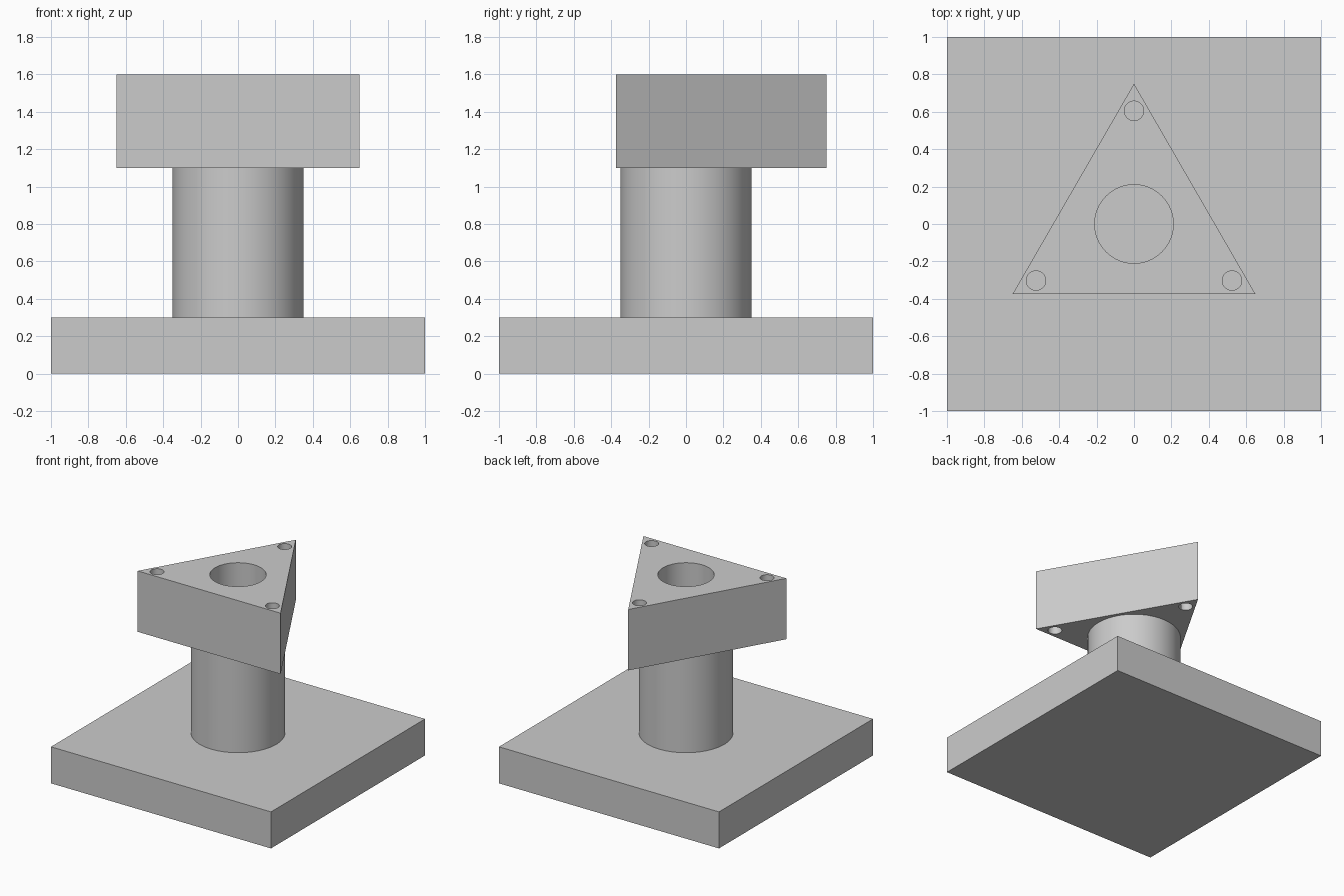
import bpy
from math import cos, sin, pi, radians

cube = bpy.data.objects.get("Cube")
if cube:
    bpy.data.objects.remove(cube, do_unlink=True)

GREY = (0.6, 0.6, 0.6, 1)
grey = bpy.data.materials.new("grey")
grey.use_nodes = True
grey.diffuse_color = GREY
grey.node_tree.nodes["Principled BSDF"].inputs["Base Color"].default_value = GREY

BASE_TOP, HEAD_BOTTOM, HEAD_TOP = 0.3, 1.1, 1.6
HEAD_RADIUS, BOLT_RADIUS = 0.75, 0.605
CORNERS = [pi / 2 + i * 2 * pi / 3 for i in range(3)]


def finish(obj, name):
    obj.name = name
    obj.data.materials.clear()
    obj.data.materials.append(grey)
    return obj


def cylinder(name, radius, bottom, top, x=0, y=0, sides=96):
    bpy.ops.mesh.primitive_cylinder_add(vertices=sides, radius=radius, depth=top - bottom,
                                        location=(x, y, (bottom + top) / 2))
    return finish(bpy.context.object, name)


def smooth(obj):
    bpy.ops.object.select_all(action="DESELECT")
    obj.select_set(True)
    bpy.context.view_layer.objects.active = obj
    bpy.ops.object.shade_smooth_by_angle(angle=radians(30))


# Square base plate
bpy.ops.mesh.primitive_cube_add(size=1, location=(0, 0, BASE_TOP / 2))
base = finish(bpy.context.object, "base_plate")
base.scale = (2, 2, BASE_TOP)

# Round column
smooth(cylinder("column", 0.35, BASE_TOP, HEAD_BOTTOM))

# Triangular head, one corner pointing back
mesh = bpy.data.meshes.new("triangular_head")
points = [(HEAD_RADIUS * cos(a), HEAD_RADIUS * sin(a), z)
          for z in (HEAD_BOTTOM, HEAD_TOP) for a in CORNERS]
sides = [(i, (i + 1) % 3, (i + 1) % 3 + 3, i + 3) for i in range(3)]
mesh.from_pydata(points, [], [(2, 1, 0), (3, 4, 5)] + sides)
head = finish(bpy.data.objects.new("triangular_head", mesh), "triangular_head")
bpy.context.collection.objects.link(head)

# Central bore and corner bolt holes, all through the head
cutters = [cylinder("bore_cutter", 0.21, HEAD_BOTTOM - 0.1, HEAD_TOP + 0.1)]
cutters += [cylinder("bolt_hole_cutter", 0.052, HEAD_BOTTOM - 0.1, HEAD_TOP + 0.1,
                     BOLT_RADIUS * cos(a), BOLT_RADIUS * sin(a), 48) for a in CORNERS]
bpy.context.view_layer.objects.active = head
for cutter in cutters:
    cut = head.modifiers.new("hole", "BOOLEAN")
    cut.operation = "DIFFERENCE"
    cut.solver = "EXACT"
    cut.object = cutter
    bpy.ops.object.modifier_apply(modifier=cut.name)
    bpy.data.objects.remove(cutter, do_unlink=True)
smooth(head)
